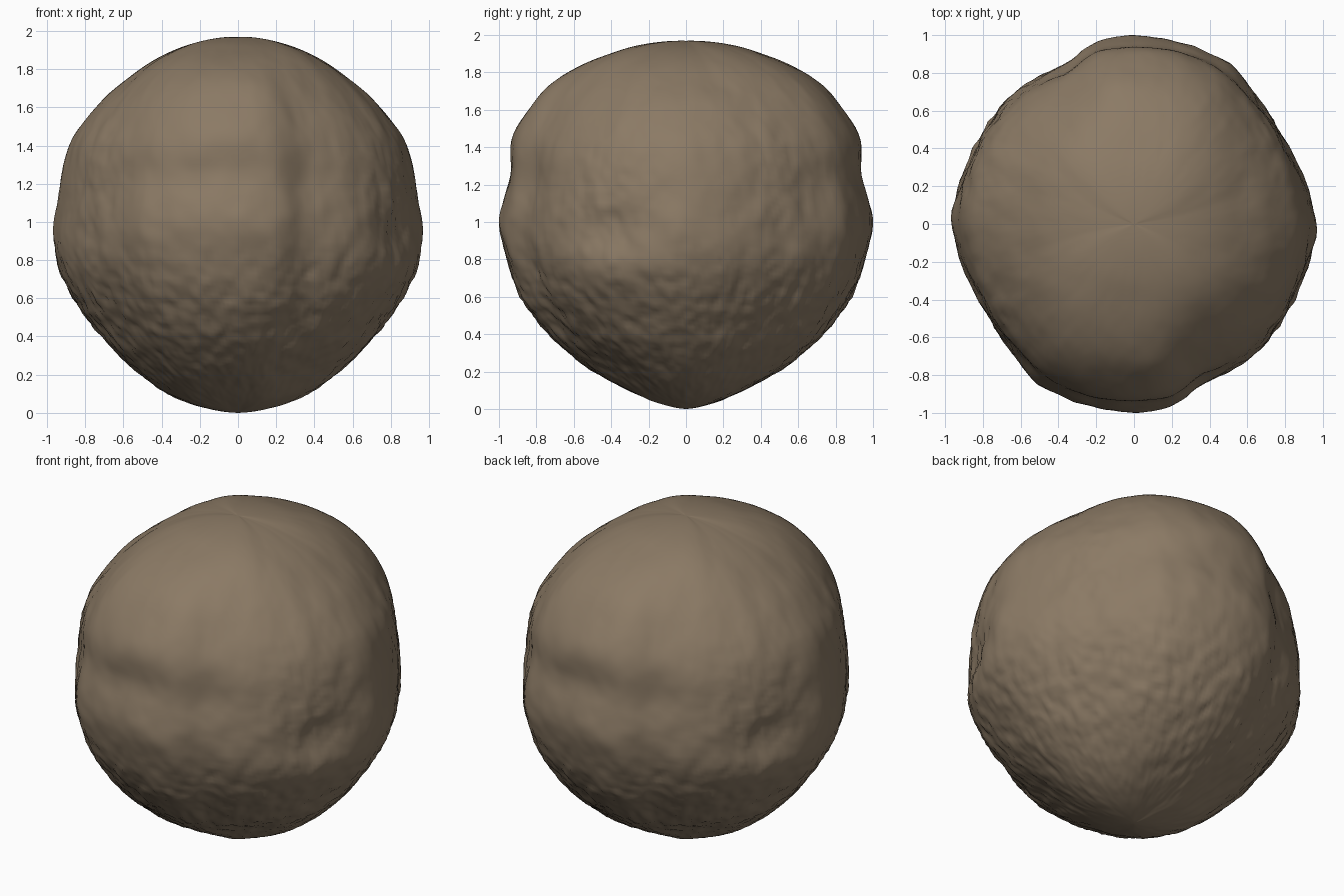
import bpy
import math
from mathutils import Vector, noise

cube = bpy.data.objects.get("Cube")
if cube:
    bpy.data.objects.remove(cube)


def lookup(table, a):
    """Piecewise linear value from (angle, value) pairs."""
    for (a0, v0), (a1, v1) in zip(table, table[1:]):
        if a <= a1:
            return v0 + (v1 - v0) * max(0, a - a0) / (a1 - a0)
    return table[-1][1]


def soft(table, a, spread, period=None):
    """Lookup averaged over nearby angles, which rounds the corners."""
    total = 0
    for k in (-1, -0.5, 0, 0.5, 1):
        b = a + k * spread
        total += lookup(table, b % period if period else b)
    return total / 5


def bump(az, el, az0, el0, wide, tall):
    """Smooth blob of height 1, repeated on the opposite side."""
    d = (az - az0 + 90) % 180 - 90
    return math.exp(-(d / wide) ** 2 - ((el - el0) / tall) ** 2)


# Radius by elevation along the narrow sides and along the bulging sides
SIDE = [(-90, .99), (-69, .966), (-54, .935), (-35, .925), (-25, .945), (-10, .975),
        (0, .96), (12, .951), (25, .975), (39, .968), (51, .955), (62, .96),
        (72, .972), (90, .98)]
BULGE = [(-90, .99), (-78, .955), (-64, .93), (-49, .932), (-32, .95), (-17, .971),
         (-9, .98), (0, 1.0), (6, .985), (15, .97), (22, 1.014), (26, 1.037),
         (35, 1.043), (44, 1.042), (54, 1.022), (66, .997), (78, .985), (90, .98)]

# By azimuth: share of the bulge profile, and hollows between the bulges
SHARE = [(0, 0), (35, .1), (50, .35), (65, .75), (76, .94), (84, 1), (100, 1),
         (108, .6), (116, .25), (135, .15), (180, 0)]
HOLLOW = [(0, 0), (9, -.02), (22, -.045), (34, -.055), (49, -.03), (59, .009),
          (69, .002), (98, 0), (105, -.015), (113, -.065), (123, -.035), (134, -.02),
          (150, -.013), (167, -.014), (174, 0), (180, 0)]
MIDDLE = 90


def radius(az, el):
    az %= 180
    level = math.cos(math.radians(el))
    # The bulges widen towards the top, meeting in a thin crease
    narrow = level if el > 0 else 1
    d = az - MIDDLE
    warped = MIDDLE + d * (narrow + (1 - narrow) * (d / MIDDLE) ** 4)
    share = soft(SHARE, warped, 5, 180)
    r = soft(SIDE, el, 4) * (1 - share) + soft(BULGE, el, 3) * share
    r += soft(HOLLOW, az, 4, 180) * level ** 3
    # Full shoulders above and cut-away shoulder below
    r += .025 * bump(az, el, 135, 58, 25, 14)
    r += .022 * bump(az, el, 32, 19, 14, 12)
    r -= .036 * bump(az, el, 135, -58, 24, 14)
    # Hollow and lip beside each bulge
    r -= .045 * bump(az, el, 154, -2, 12, 8)
    r += .018 * bump(az, el, 158, -16, 16, 7)
    # Pitted surface, roughest on the underside
    a = math.radians(az * 2)
    p = Vector((math.cos(a) * level, math.sin(a) * level, 1.6 * math.sin(math.radians(el))))
    rough = 1 / (1 + math.exp((el + 14) / 6))
    rough = max(rough, .8 * bump(az, el, 150, 5, 16, 22), .5 * bump(az, el, 35, 15, 14, 20))
    r += .010 * noise.noise(p * 3.5) * level
    r += (.002 + .010 * rough) * noise.noise(p * 9) * level
    r += (.001 + .007 * rough) * noise.noise(p * 19) * level
    return r


# Rock body
bpy.ops.mesh.primitive_uv_sphere_add(segments=256, ring_count=128, radius=1, location=(0, 0, 0))
rock = bpy.context.object
rock.name = "rock_body"
for v in rock.data.vertices:
    d = v.co.normalized()
    az = math.degrees(math.atan2(d.y, d.x))
    el = math.degrees(math.asin(max(-1, min(1, d.z))))
    v.co = d * radius(az, el)

# Stand the rock on the ground
low = min(v.co.z for v in rock.data.vertices)
for v in rock.data.vertices:
    v.co.z -= low

# Dusty brown stone
stone = bpy.data.materials.new("dusty brown stone")
stone.use_nodes = True
color = (.26, .195, .13, 1)
stone.diffuse_color = color
stone.node_tree.nodes["Principled BSDF"].inputs["Base Color"].default_value = color
rock.data.materials.append(stone)
bpy.ops.object.shade_smooth_by_angle(angle=math.radians(50))
